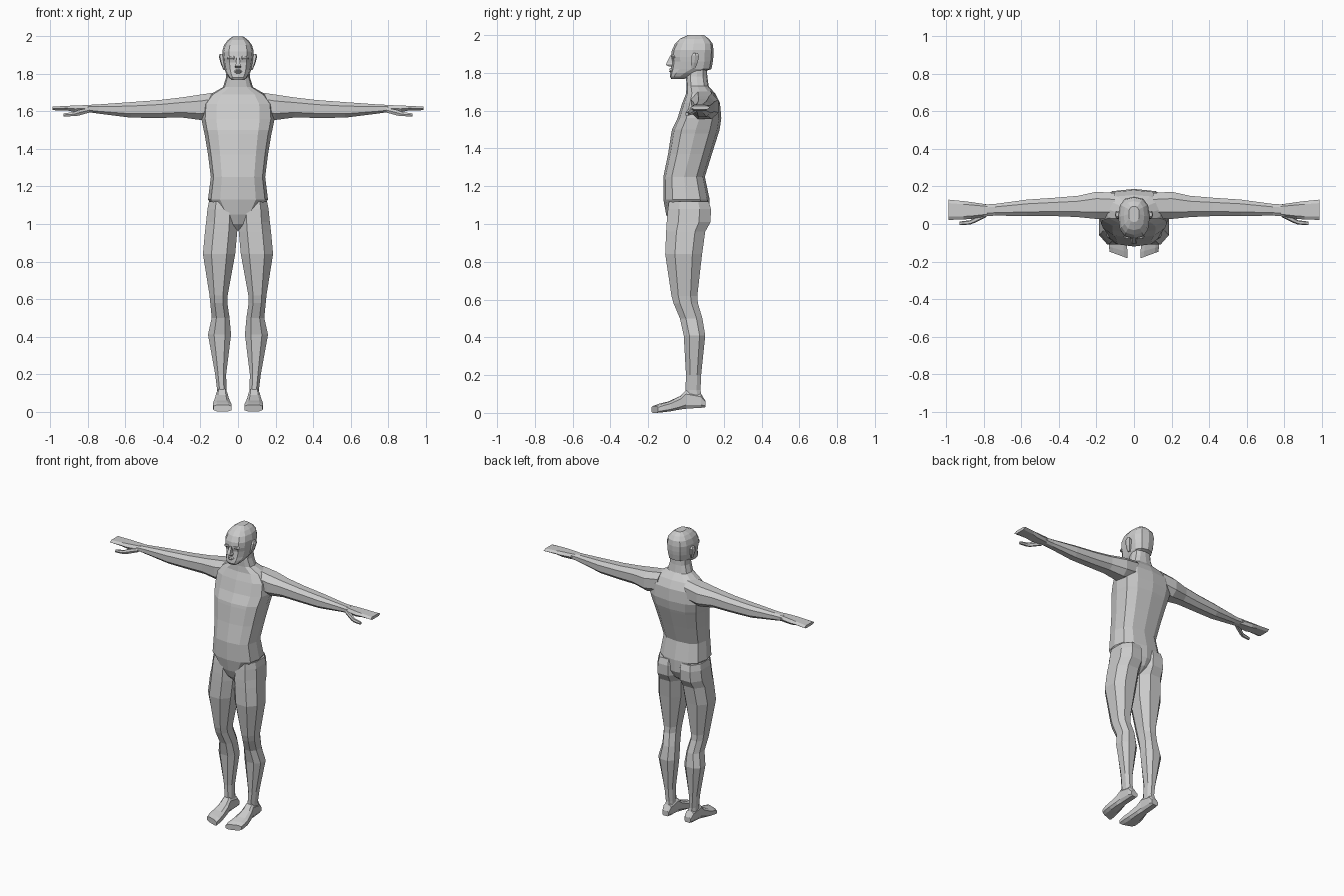
import bpy, bmesh
from math import sin, cos, pi, copysign


def section(n, power, offset):
    """Unit rounded-rectangle outline that reaches exactly -1..1 both ways."""
    pts = []
    for i in range(n):
        a = 2 * pi * (i + offset) / n
        pts.append([copysign(abs(f) ** power, f) for f in (cos(a), sin(a))])
    mu = max(abs(p[0]) for p in pts)
    mv = max(abs(p[1]) for p in pts)
    return [(u / mu, v / mv) for u, v in pts]


def loft(name, rings, axis='z', n=8, power=0.8, offset=0.0, mirror=False, warp=None):
    """Skin rings (t, a0, a1, b0, b1); a and b are the ranges on the other two axes."""
    bm = bmesh.new()
    outline = section(n, power, offset)
    loops = []
    for t, a0, a1, b0, b1 in rings:
        loop = []
        for u, v in outline:
            a = (a0 + a1) / 2 + u * (a1 - a0) / 2
            b = (b0 + b1) / 2 + v * (b1 - b0) / 2
            co = {'x': (t, a, b), 'y': (a, t, b), 'z': (a, b, t)}[axis]
            loop.append(bm.verts.new(warp(*co) if warp else co))
        loops.append(loop)
    for p, q in zip(loops, loops[1:]):
        for i in range(n):
            j = (i + 1) % n
            bm.faces.new((p[i], p[j], q[j], q[i]))
    bm.faces.new(loops[0])
    bm.faces.new(loops[-1])
    bmesh.ops.recalc_face_normals(bm, faces=bm.faces)
    mesh = bpy.data.meshes.new(name)
    bm.to_mesh(mesh)
    bm.free()
    ob = bpy.data.objects.new(name, mesh)
    bpy.context.collection.objects.link(ob)
    if mirror:
        ob.modifiers.new("Mirror", 'MIRROR')
    return ob


def centred(rows):
    """Rows (z, half width, front y, back y) to full rings."""
    return [(z, -w, w, f, b) for z, w, f, b in rows]


# Torso from crotch to neck
loft("torso", centred([
    (0.965, .02, -.05, .05), (1.00, .05, -.085, .10), (1.05, .10, -.105, .125),
    (1.13, .16, -.12, .125), (1.25, .145, -.12, .10), (1.37, .16, -.095, .137),
    (1.48, .178, -.078, .172), (1.50, .183, -.074, .178), (1.56, .195, -.045, .187),
    (1.64, .19, -.02, .18), (1.69, .15, .0, .155), (1.73, .08, .003, .12),
    (1.78, .064, .0, .113), (1.84, .06, .015, .11)]), n=12, power=0.75)

# Head
loft("head", centred([
    (1.768, .032, -.078, -.01), (1.78, .048, -.085, .02), (1.80, .062, -.083, .07),
    (1.82, .07, -.08, .135), (1.86, .078, -.074, .142), (1.885, .081, -.08, .145),
    (1.92, .084, -.075, .146), (1.955, .074, -.058, .141), (1.98, .055, -.033, .122),
    (2.00, .028, .01, .095)]), n=12, power=0.78)

# Face details
loft("nose", centred([(1.833, .014, -.088, -.06), (1.842, .017, -.105, -.06),
                      (1.852, .012, -.104, -.06), (1.893, .007, -.083, -.06)]),
     n=4, power=1, offset=0.5)
loft("lips", centred([(1.803, .012, -.084, -.06), (1.809, .02, -.089, -.06),
                      (1.814, .024, -.084, -.06), (1.819, .018, -.089, -.06),
                      (1.825, .01, -.083, -.06)]), n=6)
loft("brow", [(1.878, .014, .056, -.074, -.05), (1.886, .010, .058, -.08, -.05),
              (1.896, .016, .05, -.078, -.05)], n=6, mirror=True)
loft("ear", [(1.822, .066, .078, .028, .048), (1.855, .07, .092, .026, .062),
             (1.892, .074, .102, .03, .07), (1.906, .076, .098, .04, .062)],
     n=6, mirror=True)

# Arms
loft("arm", [(.10, .03, .165, 1.57, 1.705), (.20, .027, .172, 1.555, 1.69),
             (.30, .037, .15, 1.568, 1.675), (.42, .042, .14, 1.566, 1.661),
             (.57, .042, .13, 1.567, 1.65), (.74, .045, .107, 1.588, 1.638),
             (.80, .04, .104, 1.597, 1.635)], axis='x', offset=0.5, mirror=True)

# Hands with joined fingers, and thumbs
loft("hand", [(.78, .042, .104, 1.597, 1.635), (.87, .027, .117, 1.597, 1.632),
              (.91, .024, .122, 1.605, 1.63), (.99, .022, .13, 1.607, 1.626)],
     axis='x', n=6, power=0.6, mirror=True)
loft("thumb", [(.79, .035, .065, 1.595, 1.62), (.85, .006, .035, 1.578, 1.608),
               (.875, -.003, .02, 1.575, 1.597), (.93, -.006, .013, 1.574, 1.59)],
     axis='x', n=6, mirror=True)

# Legs
loft("leg", [(1.12, .01, .155, -.09, .12), (1.08, .004, .163, -.096, .132),
             (1.01, .002, .17, -.102, .13), (.96, .004, .176, -.105, .102),
             (.84, .015, .187, -.11, .085), (.62, .055, .152, -.077, .06),
             (.58, .057, .148, -.066, .063), (.50, .045, .14, -.032, .087),
             (.41, .037, .16, -.012, .102), (.20, .063, .122, .0, .08),
             (.12, .062, .112, -.003, .077), (.05, .06, .112, .0, .09)],
     offset=0.5, power=0.85, mirror=True)

# Feet, with the toe line slanting back to the outside
loft("foot", [(.103, .06, .108, .03, .065), (.08, .056, .114, .027, .10),
              (.0, .056, .116, .022, .12), (-.035, .05, .122, .018, .088),
              (-.10, .04, .132, .008, .06), (-.15, .034, .134, .003, .048),
              (-.183, .034, .13, .0, .036)],
     axis='y', power=0.6, offset=0.5, mirror=True,
     warp=lambda x, y, z: (x, y + max(0, -y) * (x - .034) * 2, z))
